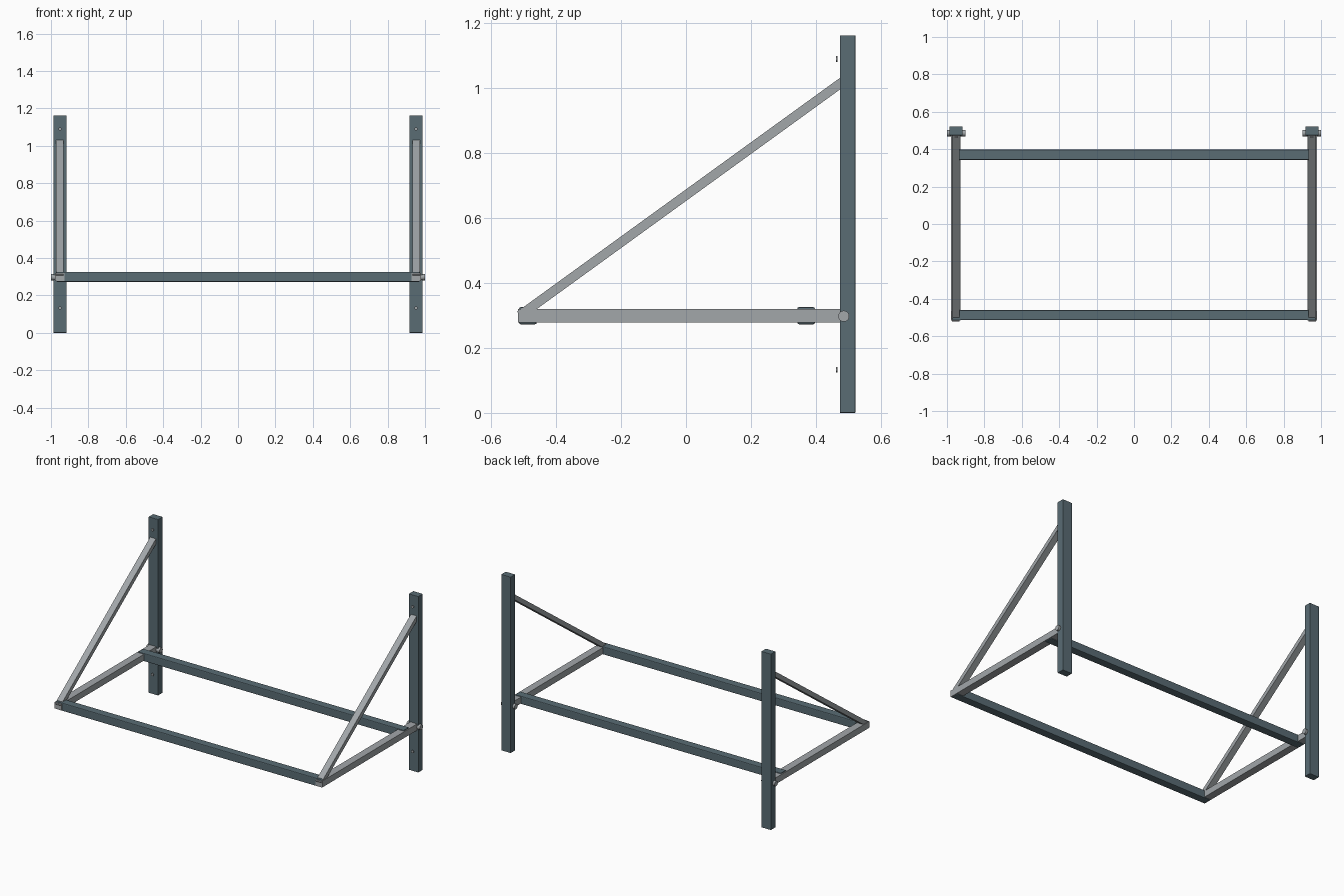
import bpy, math
from mathutils import Vector

if "Cube" in bpy.data.objects:
    bpy.data.objects.remove(bpy.data.objects["Cube"])


def material(name, rgb):
    m = bpy.data.materials.new(name)
    m.diffuse_color = (*rgb, 1)
    m.use_nodes = True
    m.node_tree.nodes["Principled BSDF"].inputs["Base Color"].default_value = m.diffuse_color
    return m


SLATE = material("slate_blue_paint", (0.10, 0.15, 0.175))
STEEL = material("light_grey_steel", (0.36, 0.385, 0.40))


def finish(name, mat):
    ob = bpy.context.object
    ob.name = ob.data.name = name
    ob.data.materials.append(mat)
    return ob


def box(name, lo, hi, mat, bevel=0.0):
    lo, hi = Vector(lo), Vector(hi)
    bpy.ops.mesh.primitive_cube_add(size=1, location=(lo + hi) / 2)
    bpy.context.object.scale = hi - lo
    bpy.ops.object.transform_apply(location=False, rotation=False, scale=True)
    ob = finish(name, mat)
    if bevel:
        b = ob.modifiers.new("edge", "BEVEL")
        b.width, b.segments = bevel, 2
    return ob


def rod(name, center, radius, length, axis, mat, sides=24):
    rot = (0, math.pi / 2, 0) if axis == "x" else (math.pi / 2, 0, 0)
    bpy.ops.mesh.primitive_cylinder_add(vertices=sides, radius=radius, depth=length,
                                        location=center, rotation=rot)
    bpy.ops.object.shade_smooth_by_angle()
    return finish(name, mat)


# Cross bars joining the two arms
for name, y in (("front_cross_bar", -0.487), ("rear_cross_bar", 0.370)):
    box(name, (-0.972, y - 0.027, 0.273), (0.972, y + 0.027, 0.326), SLATE, 0.005)

for side, s in (("left", -1), ("right", 1)):
    x = s * 0.951
    # Wall post
    box(side + "_post", (x - 0.035, 0.474, 0), (x + 0.035, 0.522, 1.163), SLATE, 0.002)

    # Horizontal arm
    xa = s * 0.953
    box(side + "_arm", (xa - 0.025, -0.517, 0.278), (xa + 0.025, 0.485, 0.320), STEEL)

    # Diagonal brace
    a, b = Vector((xa, -0.512, 0.300)), Vector((xa, 0.485, 1.022))
    d = b - a
    brace = box(side + "_brace", (-0.021, -d.length / 2, -0.0145),
                (0.021, d.length / 2, 0.0145), STEEL)
    brace.location = (a + b) / 2
    brace.rotation_euler.x = math.atan2(d.z, d.y)

    # Pivot pin through the post
    rod(side + "_pivot_pin", (x, 0.486, 0.298), 0.017, 0.098, "x", STEEL)

    # Mounting screw heads
    for level, z in (("lower", 0.133), ("upper", 1.09)):
        rod(f"{side}_{level}_screw", (x, 0.464, z), 0.009, 0.005, "y", STEEL, 12)
